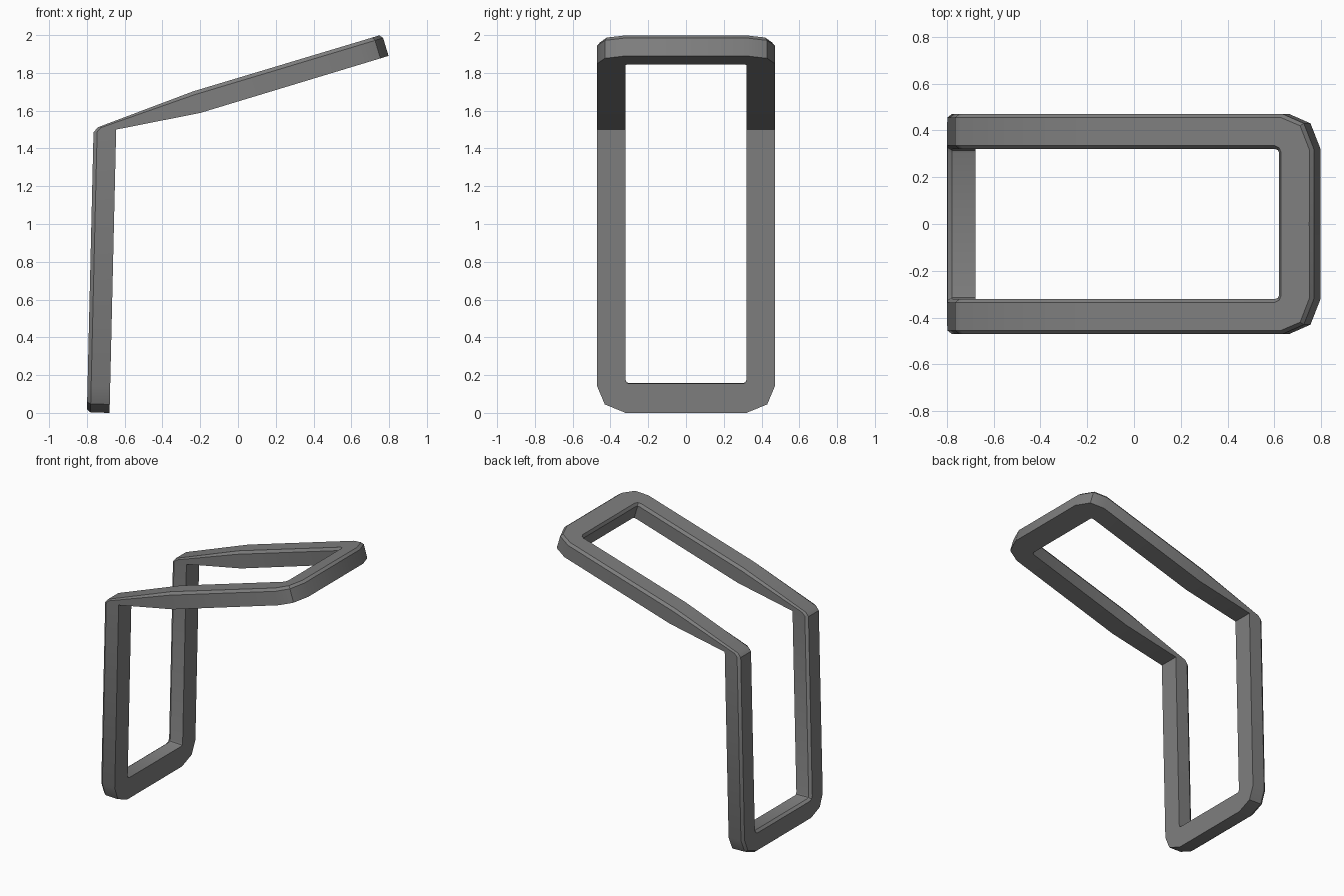
import bpy, bmesh, math
from mathutils import Vector

cube = bpy.data.objects.get("Cube")
if cube:
    bpy.data.objects.remove(cube)

CHAMFER = 0.015
HALF, HOLE = 0.47, 0.32          # outer and inner half width of the frame


def leg(s):
    """Front and back points (x, z) of the leg at distance s from its foot."""
    front = Vector((-0.68 + 0.0233 * s, s))
    return front, front + Vector((-0.12, 0.003))


def arm(s):
    """Lower and upper points (x, z) of the arm at distance s from its tip."""
    low = Vector((0.797, 1.89)) - s * Vector((0.957, 0.29))
    return low, low + Vector((-0.034, 0.113))


def section(place, outer, inner):
    """Six-point cross-section; outer and inner are (y, s) pairs."""
    outer, inner = Vector(outer), Vector(inner)
    step = (inner - outer).normalized() * CHAMFER
    ring = [(outer, 0), (outer, 0.84), (outer + step, 1),
            (inner - step, 1), (inner, 0.84), (inner, 0)]
    points = []
    for (y, s), t in ring:
        low, high = place(s)
        p = low.lerp(high, t)
        points.append(Vector((p.x, y, p.y)))
    return points


def fixed(low, high):
    """Straight section across a side rail between two given points."""
    return section(lambda s: (Vector(low), Vector(high)), (HALF, 0), (HOLE, 0))


# rounded end of a rail: middle of the crossbar, then the corner
END = [((0, 0), (0, 0.155)),
       ((0.32, 0), (0.303, 0.155)),
       ((0.43, 0.045), (0.315, 0.16)),
       ((HALF, 0.14), (HOLE, 0.172))]

# sections of one half: foot, bend, thickening arm, tip
sections = [section(leg, o, i) for o, i in END]
sections += [fixed((-0.645, 1.5), (-0.765, 1.485)),
             fixed((-0.645, 1.5), (-0.742, 1.512)),
             fixed((-0.2, 1.588), (-0.235, 1.703))]
sections += [section(arm, o, i) for o, i in reversed(END)]

# skin the sections and mirror to the other side
bm = bmesh.new()
rings = [[bm.verts.new(p) for p in sec] for sec in sections]
for a, b in zip(rings, rings[1:]):
    n = len(a)
    for k in range(n):
        j = (k + 1) % n
        bm.faces.new((a[k], a[j], b[j], b[k]))
bmesh.ops.remove_doubles(bm, verts=bm.verts, dist=0.0005)
half = bm.verts[:] + bm.edges[:] + bm.faces[:]
bmesh.ops.mirror(bm, geom=half, axis='Y', merge_dist=0.001)
bmesh.ops.remove_doubles(bm, verts=bm.verts, dist=0.0005)
bmesh.ops.recalc_face_normals(bm, faces=bm.faces)

mesh = bpy.data.meshes.new("bent_frame")
bm.to_mesh(mesh)
bm.free()
frame = bpy.data.objects.new("bent_frame", mesh)
bpy.context.collection.objects.link(frame)

# dark grey metal
grey = bpy.data.materials.new("dark_grey")
grey.use_nodes = True
colour = (0.21, 0.21, 0.21, 1)
grey.diffuse_color = colour
grey.node_tree.nodes["Principled BSDF"].inputs["Base Color"].default_value = colour
mesh.materials.append(grey)

# smooth shading with sharp edges kept
bpy.context.view_layer.objects.active = frame
frame.select_set(True)
bpy.ops.object.shade_smooth_by_angle(angle=math.radians(30))
